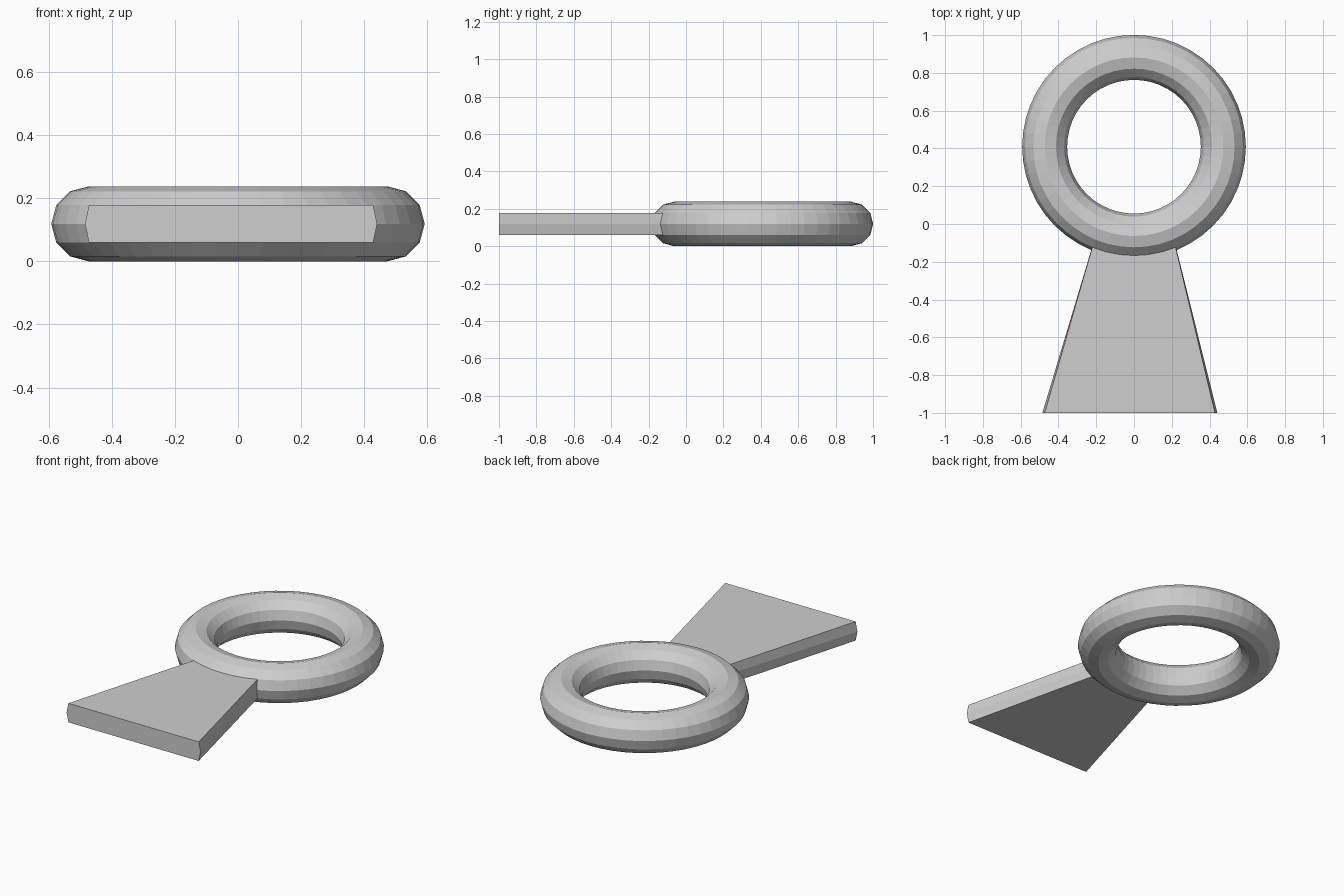
import bpy
import bmesh

cube = bpy.data.objects.get("Cube")
if cube:
    bpy.data.objects.remove(cube, do_unlink=True)

MAJOR, MINOR = 0.473, 0.119
RING_Y = 0.409

# One plain grey material
grey = bpy.data.materials.new("light grey")
grey.use_nodes = True
colour = (0.62, 0.62, 0.62, 1)
grey.diffuse_color = colour
grey.node_tree.nodes["Principled BSDF"].inputs["Base Color"].default_value = colour

# Ring
bpy.ops.mesh.primitive_torus_add(
    major_segments=48, minor_segments=12,
    major_radius=MAJOR, minor_radius=MINOR)
ring = bpy.context.object
ring.name = "ring_with_flared_tab"
ring.data.materials.append(grey)

bm = bmesh.new()
bm.from_mesh(ring.data)
bmesh.ops.translate(bm, verts=bm.verts, vec=(0, RING_Y, MINOR))

# Flared tab: the outer front faces of the ring pulled forward and flattened
patch = []
for face in bm.faces:
    c = face.calc_center_median()
    if c.y < 0 and abs(c.x) < 0.22 and abs(c.z - MINOR) < 0.045:
        patch.append(face)
result = bmesh.ops.extrude_face_region(bm, geom=patch)
for v in result["geom"]:
    if isinstance(v, bmesh.types.BMVert):
        v.co.x = v.co.x * 2.044 - 0.022
        v.co.y = -1
leftover = [f for f in patch if f.is_valid]
if leftover:
    bmesh.ops.delete(bm, geom=leftover, context='FACES_ONLY')

bmesh.ops.recalc_face_normals(bm, faces=bm.faces)
for face in bm.faces:
    face.smooth = False
    face.material_index = 0
bm.to_mesh(ring.data)
bm.free()
